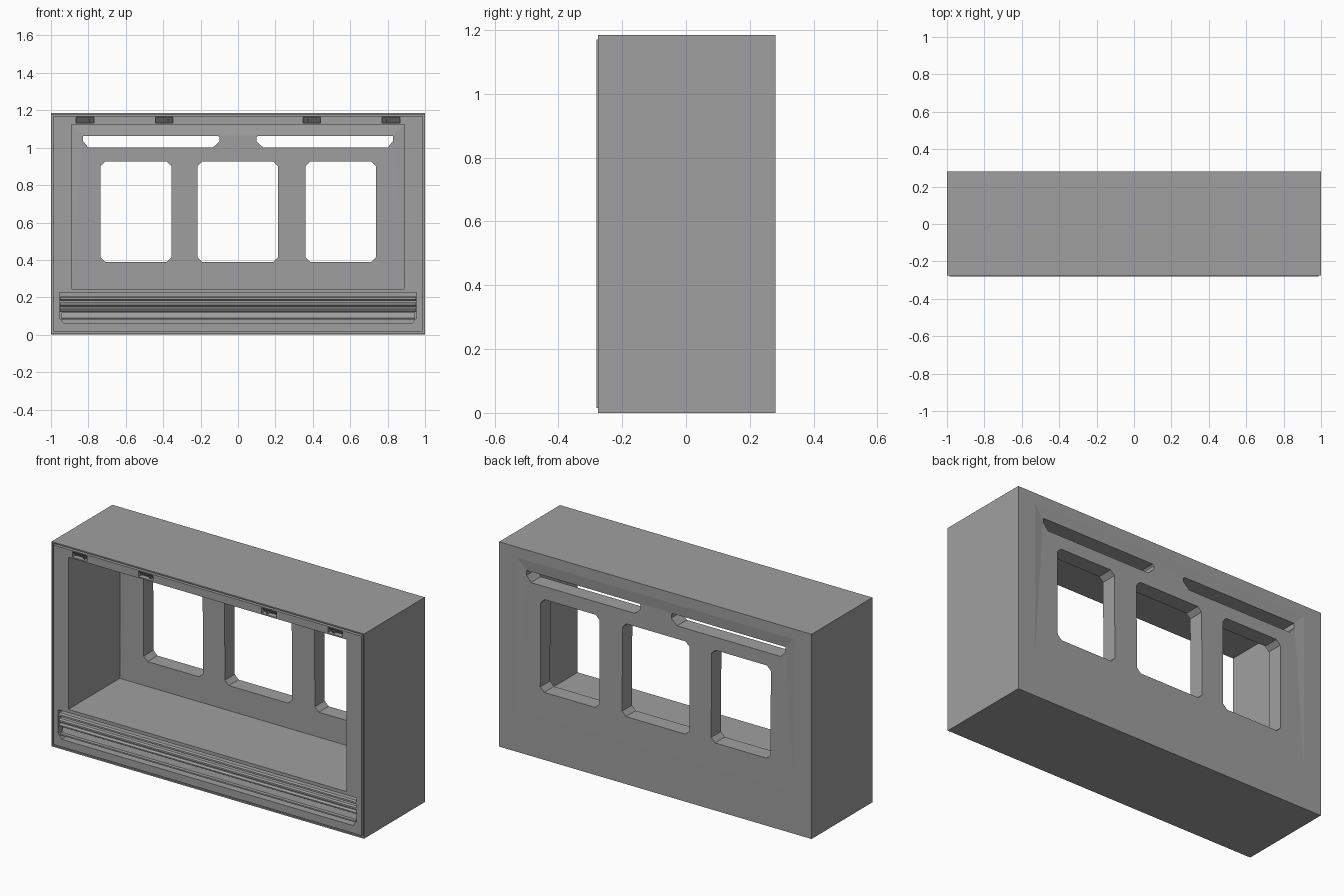
import bpy, bmesh

if "Cube" in bpy.data.objects:
    bpy.data.objects.remove(bpy.data.objects["Cube"])

# dark grey plastic
dark = bpy.data.materials.new("dark_grey")
dark.diffuse_color = (0.35, 0.35, 0.355, 1)
dark.use_nodes = True
dark.node_tree.nodes["Principled BSDF"].inputs["Base Color"].default_value = dark.diffuse_color


def finish(name, bm):
    bmesh.ops.recalc_face_normals(bm, faces=bm.faces)
    me = bpy.data.meshes.new(name)
    bm.to_mesh(me)
    bm.free()
    me.materials.append(dark)
    ob = bpy.data.objects.new(name, me)
    bpy.context.collection.objects.link(ob)
    return ob


def prism(name, pts, a, b, axis='y'):
    """Extrude an (x,z) outline along y, or a (y,z) outline along x."""
    bm = bmesh.new()
    put = (lambda p, t: (p[0], t, p[1])) if axis == 'y' else (lambda p, t: (t, p[0], p[1]))
    lo = [bm.verts.new(put(p, a)) for p in pts]
    hi = [bm.verts.new(put(p, b)) for p in pts]
    n = len(pts)
    bm.faces.new(lo)
    bm.faces.new(hi)
    for i in range(n):
        bm.faces.new((lo[i], lo[(i + 1) % n], hi[(i + 1) % n], hi[i]))
    return finish(name, bm)


def rect(x0, x1, z0, z1, c=0.0):
    """Rectangle outline with optional cut corners."""
    if not c:
        return [(x0, z0), (x1, z0), (x1, z1), (x0, z1)]
    return [(x0 + c, z0), (x1 - c, z0), (x1, z0 + c), (x1, z1 - c),
            (x1 - c, z1), (x0 + c, z1), (x0, z1 - c), (x0, z0 + c)]


def folded_block(name, y0, y1, d):
    """Block whose y1 end is folded to a ridge near the top, offset by d."""
    bm = bmesh.new()
    out = rect(-0.89, 0.89, 0.245, 1.125)
    f = [bm.verts.new((x, y0, z)) for x, z in out]
    b = [bm.verts.new((x, y1, z)) for x, z in out]
    rl, rr = [bm.verts.new((x, y1 + d, 1.065)) for x in (-0.83, 0.83)]
    bm.faces.new(f)
    for i in range(4):
        j = (i + 1) % 4
        bm.faces.new((f[i], f[j], b[j], b[i]))
    for face in ((b[0], b[1], rr, rl), (b[1], b[2], rr), (b[2], b[3], rl, rr), (b[3], b[0], rl)):
        bm.faces.new(face)
    return finish(name, bm)


def boolean(target, tool, op='DIFFERENCE'):
    m = target.modifiers.new("bool", 'BOOLEAN')
    m.operation, m.solver, m.object = op, 'EXACT', tool
    deps = bpy.context.evaluated_depsgraph_get()
    me = bpy.data.meshes.new_from_object(target.evaluated_get(deps))
    target.modifiers.clear()
    target.data = me
    bpy.data.objects.remove(tool)


# outer housing with a slightly raised front plate
housing = prism("housing", rect(-1, 1, 0, 1.185), -0.276, 0.28)
boolean(housing, prism("plate", rect(-0.986, 0.986, 0.016, 1.17), -0.28, -0.25), 'UNION')

# seam groove around the front plate
for r in ((-0.996, -0.986, 0.008, 1.178), (0.986, 0.996, 0.008, 1.178),
          (-0.99, 0.99, 0.008, 0.016), (-0.99, 0.99, 1.17, 1.178)):
    boolean(housing, prism("groove", rect(*r), -0.3, -0.262))

# main cavity and folded recess on the back
boolean(housing, folded_block("cavity", -0.4, 0.19, -0.006))
boolean(housing, folded_block("back_recess", 0.4, 0.28, -0.006))

# three windows through the back wall
for x0, x1 in ((-0.736, -0.356), (-0.216, 0.214), (0.36, 0.738)):
    boolean(housing, prism("window", rect(x0, x1, 0.39, 0.925, 0.025), 0.1, 0.4))

# two upper slots, mirrored
slot = [(0.135, 1.0), (0.80, 1.0), (0.828, 1.035), (0.828, 1.063),
        (0.105, 1.063), (0.098, 1.055), (0.098, 1.035)]
for s in (-1, 1):
    boolean(housing, prism("slot", [(s * x, z) for x, z in slot], 0.1, 0.4))

# notches sloping inward at the bottom, each with a small clip
notch = [(-0.3, 1.132), (-0.25, 1.132), (-0.281, 1.166), (-0.3, 1.166)]
clip = [(-0.277, 1.15), (-0.266, 1.15), (-0.245, 1.132), (-0.266, 1.132)]
for x in (-0.818, -0.395, 0.395, 0.818):
    boolean(housing, prism("notch", notch, x - 0.047, x + 0.047, 'x'))
    c = x + 0.02 if x < 0 else x - 0.02
    prism("top_clip", clip, c - 0.005, c + 0.005, 'x')

# recess for the lower grille
grille = [(-0.93, 0.06), (0.93, 0.06), (0.955, 0.09), (0.955, 0.225), (-0.955, 0.225), (-0.955, 0.09)]
boolean(housing, prism("grille_recess", grille, -0.3, -0.235))

# stepped grille slats
slats = {"grille_top_slat": [(-0.235, 0.205), (-0.27, 0.205), (-0.278, 0.198), (-0.278, 0.188), (-0.235, 0.182)],
         "grille_upper_slat": [(-0.235, 0.172), (-0.268, 0.172), (-0.276, 0.165), (-0.276, 0.155), (-0.235, 0.15)],
         "grille_middle_slat": [(-0.235, 0.143), (-0.262, 0.143), (-0.272, 0.135), (-0.272, 0.128), (-0.235, 0.124)],
         "grille_lower_slat": [(-0.235, 0.118), (-0.255, 0.118), (-0.262, 0.09), (-0.277, 0.088), (-0.277, 0.08), (-0.235, 0.08)]}
for name, pts in slats.items():
    w = 0.945 if "lower" in name else 0.953
    prism(name, pts, -w, w, axis='x')
